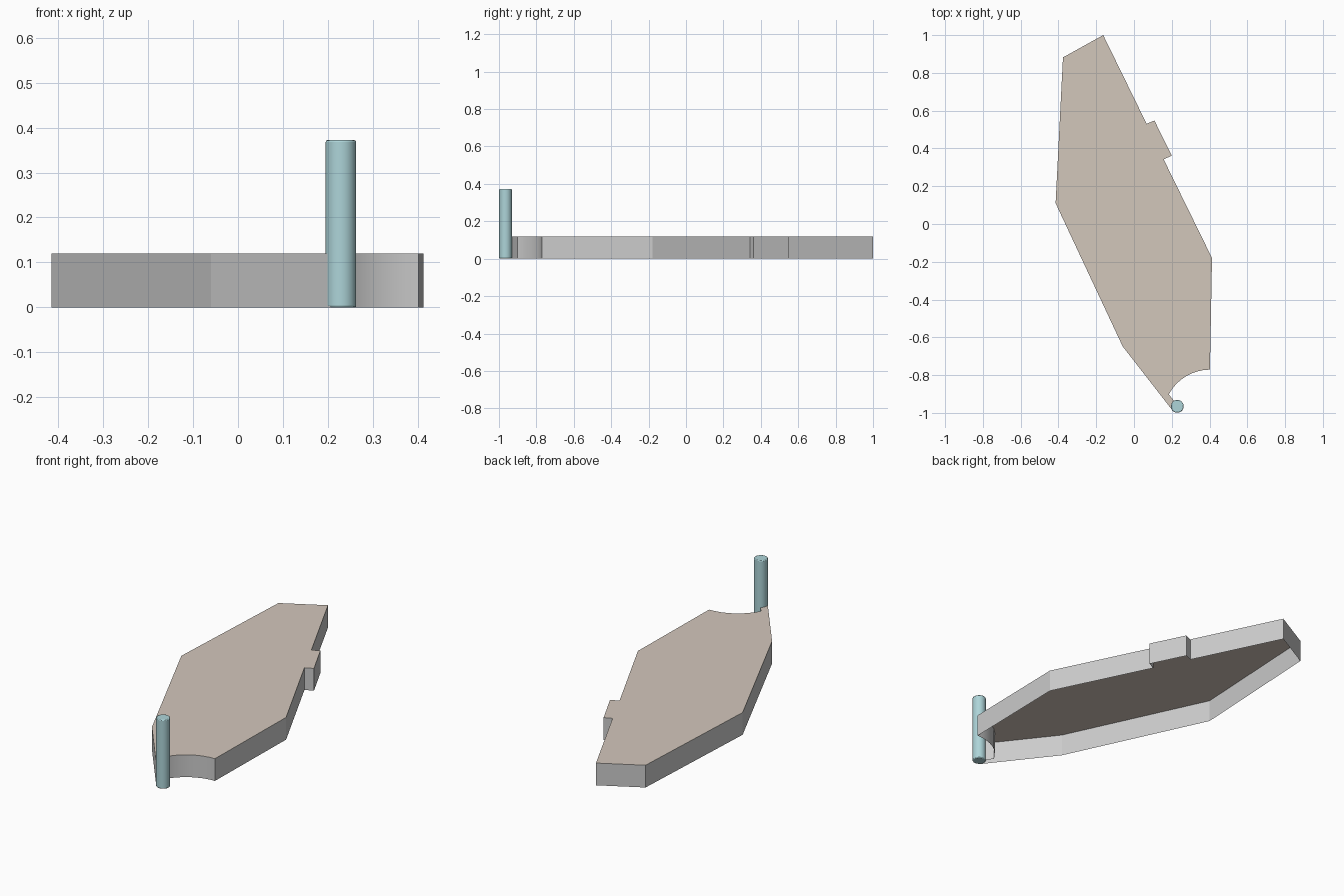
import bpy, bmesh, math

if "Cube" in bpy.data.objects:
    bpy.data.objects.remove(bpy.data.objects["Cube"])

HEIGHT = 0.12


def material(name, colour):
    m = bpy.data.materials.new(name)
    m.diffuse_color = (*colour, 1)
    m.use_nodes = True
    m.node_tree.nodes["Principled BSDF"].inputs["Base Color"].default_value = m.diffuse_color
    return m


def add_object(name, bm, mat=None):
    mesh = bpy.data.meshes.new(name)
    bm.to_mesh(mesh)
    bm.free()
    obj = bpy.data.objects.new(name, mesh)
    bpy.context.collection.objects.link(obj)
    if mat:
        mesh.materials.append(mat)
    return obj


def smooth(obj, degrees):
    bpy.ops.object.select_all(action='DESELECT')
    obj.select_set(True)
    bpy.context.view_layer.objects.active = obj
    bpy.ops.object.shade_smooth_by_angle(angle=math.radians(degrees))


# Outline, counter-clockwise: straight left side, then tab side, then scoop
left = [(0.206, -0.99), (0.215, -0.94)]
scoop = [(0.402 + 0.247 * math.cos(a), -1.018 + 0.247 * math.sin(a))
         for a in (math.radians(152 - 62 * i / 8) for i in range(9))]
right = [(0.413, -0.18), (0.157, 0.342), (0.2, 0.362), (0.108, 0.548),
         (0.067, 0.53), (-0.163, 1.0), (-0.376, 0.882), (-0.415, 0.11),
         (-0.06, -0.648)]
outline = left + scoop + right

# Flat top sheet
bm = bmesh.new()
face = bm.faces.new([bm.verts.new((x, y, HEIGHT)) for x, y in outline])
face.normal_update()
if face.normal.z < 0:
    face.normal_flip()
add_object("top_plate", bm, material("plate_beige", (0.65, 0.57, 0.50)))

# Side wall, open underneath
bm = bmesh.new()
low = [bm.verts.new((x, y, 0)) for x, y in outline]
high = [bm.verts.new((x, y, HEIGHT)) for x, y in outline]
n = len(outline)
for i in range(n):
    j = (i + 1) % n
    bm.faces.new((low[i], low[j], high[j], high[i]))
smooth(add_object("side_wall", bm), 12)

# Upright pin at the pointed end
bpy.ops.mesh.primitive_cylinder_add(vertices=32, radius=0.034, depth=0.372,
                                    location=(0.229, -0.965, 0.186))
pin = bpy.context.object
pin.name = "pin"
pin.data.materials.append(material("pin_blue", (0.42, 0.66, 0.69)))
bevel = pin.modifiers.new("rounded_rim", 'BEVEL')
bevel.width = 0.004
bevel.segments = 2
smooth(pin, 50)
